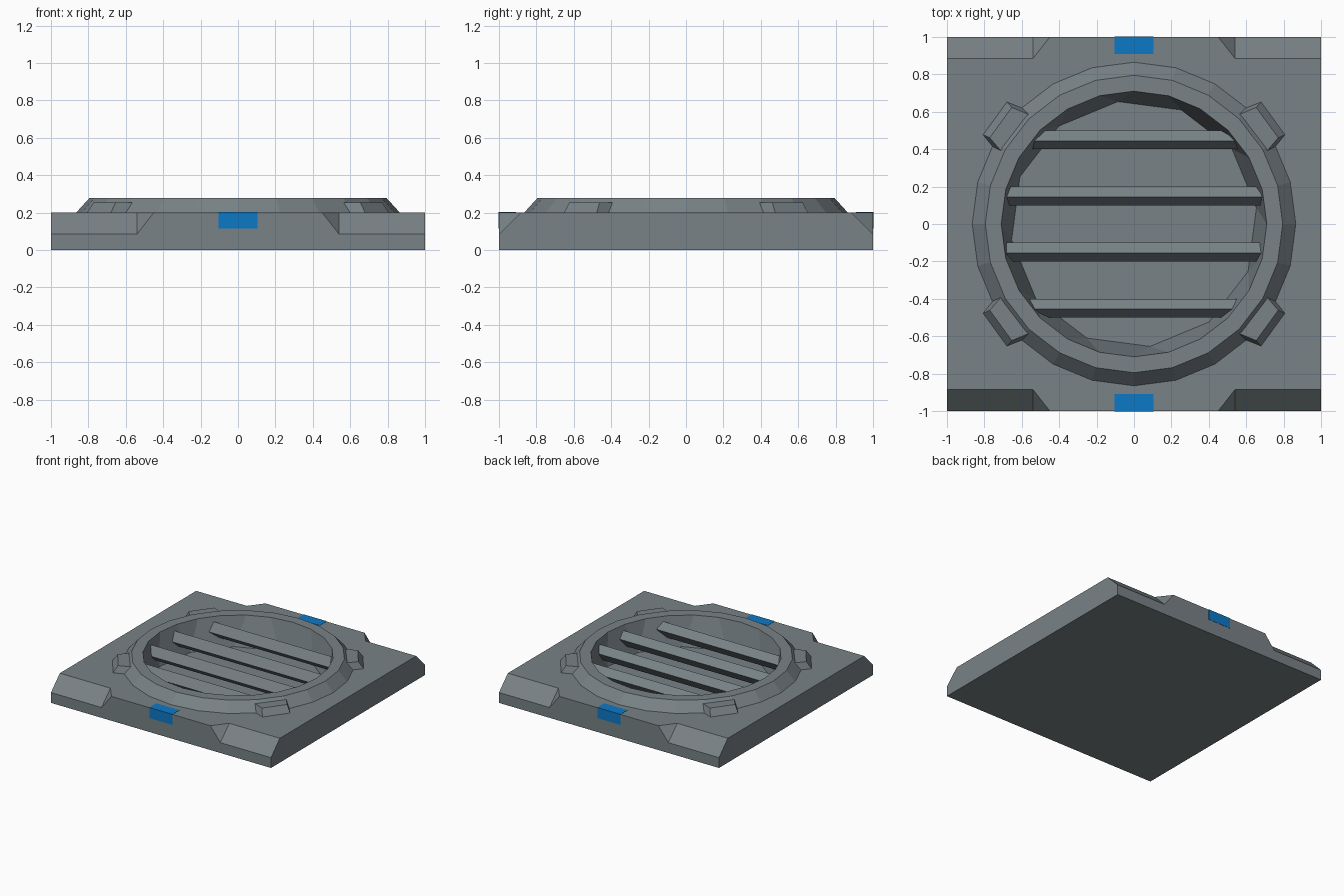
import bpy, bmesh, math
from mathutils import Vector

if "Cube" in bpy.data.objects:
    bpy.data.objects.remove(bpy.data.objects["Cube"])


def material(name, rgb):
    m = bpy.data.materials.new(name)
    m.diffuse_color = (*rgb, 1)
    m.use_nodes = True
    m.node_tree.nodes["Principled BSDF"].inputs["Base Color"].default_value = m.diffuse_color
    return m


GREY = material("steel_grey", (0.188, 0.223, 0.238))
BLUE = material("marker_blue", (0.004, 0.19, 0.56))


def finish(bm, name, mat):
    bmesh.ops.recalc_face_normals(bm, faces=bm.faces[:])
    me = bpy.data.meshes.new(name)
    bm.to_mesh(me)
    bm.free()
    me.materials.append(mat)
    ob = bpy.data.objects.new(name, me)
    bpy.context.collection.objects.link(ob)
    return ob


def loft(name, a, b, mat):
    """Solid between two matching polygon loops."""
    bm = bmesh.new()
    va = [bm.verts.new(p) for p in a]
    vb = [bm.verts.new(p) for p in b]
    n = len(a)
    bm.faces.new(va)
    bm.faces.new(vb[::-1])
    for i in range(n):
        j = (i + 1) % n
        bm.faces.new((va[i], vb[i], vb[j], va[j]))
    return finish(bm, name, mat)


# Base plate, raised round rim and recessed well as one closed shell
H, LOW, CH, XO, XI = 0.2, 0.085, 0.885, 0.54, 0.45
bm = bmesh.new()
cache = {}


def v(x, y, z):
    key = (round(x, 4), round(y, 4), round(z, 4))
    if key not in cache:
        cache[key] = bm.verts.new(key)
    return cache[key]


def face(*pts):
    return bm.faces.new([v(*p) for p in pts])


face((-1, -1, 0), (1, -1, 0), (1, 1, 0), (-1, 1, 0))
for s in (-1, 1):
    # Front / back wall, side wall
    face((-1, s, 0), (1, s, 0), (1, s, LOW), (XO, s, LOW), (XI, s, H),
         (-XI, s, H), (-XO, s, LOW), (-1, s, LOW))
    face((s, -1, 0), (s, 1, 0), (s, 1, LOW), (s, CH, H), (s, -CH, H), (s, -1, LOW))
    # Corner chamfers with their triangular run-outs
    for t in (-1, 1):
        face((t * XO, s * CH, H), (t, s * CH, H), (t, s, LOW), (t * XO, s, LOW))
        face((t * XO, s * CH, H), (t * XO, s, LOW), (t * XI, s, H))

# Rim: 24 sides
N = 24


def circle(r, z, n=N, start=0.0):
    return [v(r * math.cos(start + 2 * math.pi * i / n),
              r * math.sin(start + 2 * math.pi * i / n), z) for i in range(n)]


rings = [circle(0.865, H), circle(0.795, 0.277), circle(0.71, 0.277)]
for a, b in zip(rings, rings[1:]):
    for i in range(N):
        j = (i + 1) % N
        bm.faces.new((a[i], a[j], b[j], b[i]))

# Well wall narrows from 24 sides to a 12-sided floor
floor = circle(0.66, 0.04, 12, math.radians(7.5))
top = rings[-1]
for k in range(12):
    a, b, c = top[2 * k], top[2 * k + 1], top[(2 * k + 2) % N]
    bm.faces.new((a, b, floor[k]))
    bm.faces.new((b, c, floor[(k + 1) % 12], floor[k]))
bm.faces.new(floor)

# Flat top between the outline and the rim
bmesh.ops.triangle_fill(bm, use_beauty=True, use_dissolve=False,
                        edges=[e for e in bm.edges if len(e.link_faces) == 1])
finish(bm, "vent_plate", GREY)

# Tilted slats across the well
section = [(0.05, 0.19), (-0.005, 0.24), (-0.05, 0.17), (0.0, 0.12)]
for n, yc in enumerate((-0.45, -0.15, 0.15, 0.45)):
    ends = [[(s * (math.sqrt(0.71 ** 2 - (yc + dy) ** 2) + 0.005), yc + dy, z)
             for dy, z in section] for s in (-1, 1)]
    loft(f"slat_{n + 1}", ends[0], ends[1], GREY)

# Four clips hugging the rim
nrm = Vector((math.cos(math.radians(36)), math.sin(math.radians(36)), 0))
tan = Vector((-nrm.y, nrm.x, 0))


def clip_loop(outer, ho, inner, hi, z):
    return [nrm * d + tan * (0.02 + h) + Vector((0, 0, z)) for d, h in
            ((outer, -ho), (outer, ho), (inner, hi), (inner, -hi))]


lower = clip_loop(0.94, 0.11, 0.80, 0.147, 0.19)
upper = clip_loop(0.895, 0.10, 0.79, 0.125, 0.255)
for sx in (-1, 1):
    for sy in (-1, 1):
        flip = lambda pts: [(p.x * sx, p.y * sy, p.z) for p in pts]
        loft(f"clip_{'right' if sx > 0 else 'left'}_{'back' if sy > 0 else 'front'}",
             flip(lower), flip(upper), GREY)

# Blue markers wrapping the front and back top edges, barely proud
for s, name in ((-1, "front_marker"), (1, "back_marker")):
    rect = [(s * 0.91, 0.115), (s * 1.002, 0.115), (s * 1.002, 0.202), (s * 0.91, 0.202)]
    loft(name, [(-0.105, y, z) for y, z in rect], [(0.105, y, z) for y, z in rect], BLUE)
